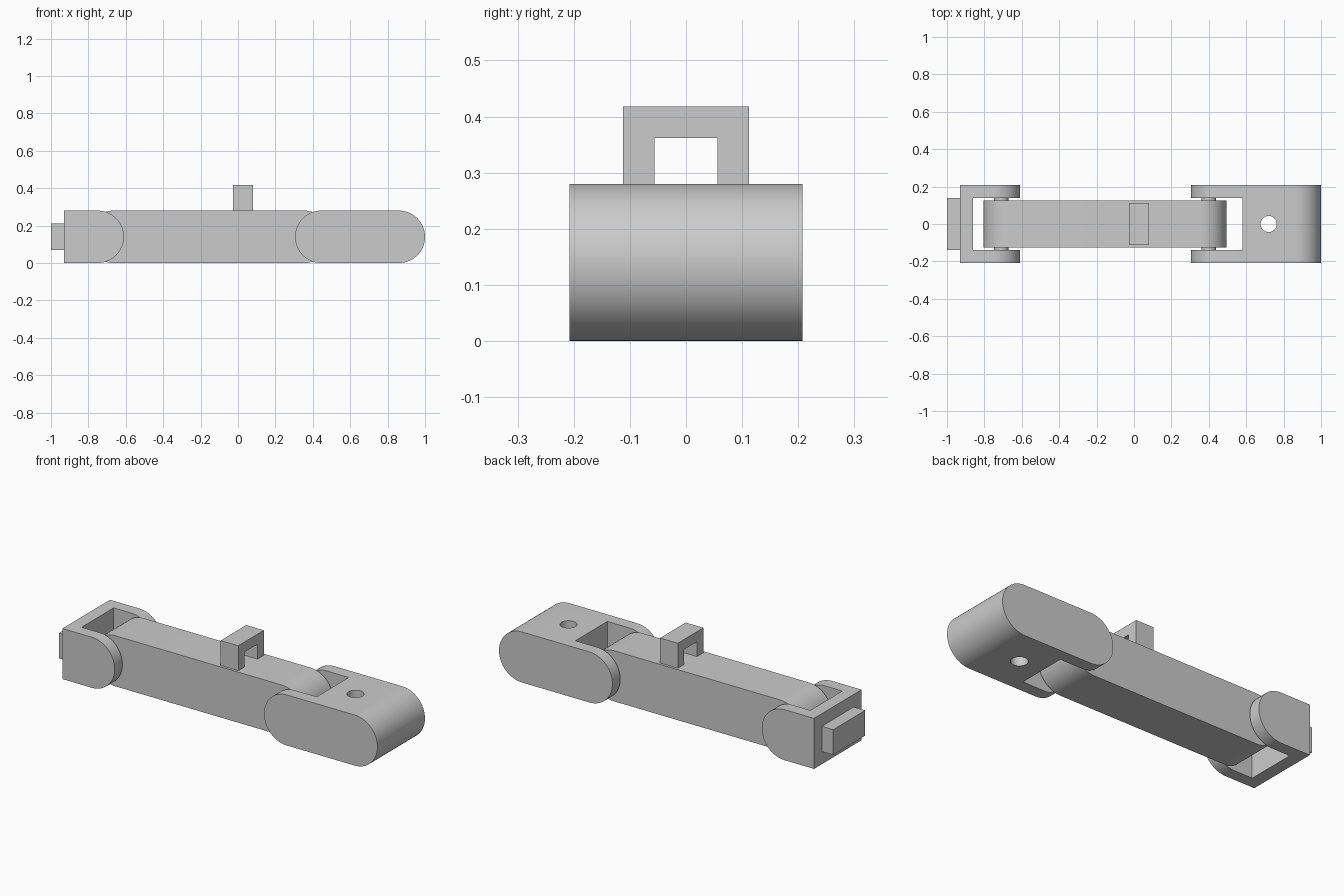
import bpy, bmesh, math
from mathutils import Matrix, Vector

cube = bpy.data.objects.get("Cube")
if cube:
    bpy.data.objects.remove(cube, do_unlink=True)

R = 0.14          # radius of every rounded end, and half the height
HALF_W = 0.208    # half width of the brackets
SLOT = 0.14       # half width of the fork openings

grey = bpy.data.materials.new("plain grey")
grey.use_nodes = True
grey.diffuse_color = (0.6, 0.6, 0.6, 1)
grey.node_tree.nodes["Principled BSDF"].inputs["Base Color"].default_value = (0.6, 0.6, 0.6, 1)


def finish(name, bm):
    bmesh.ops.recalc_face_normals(bm, faces=bm.faces)
    mesh = bpy.data.meshes.new(name)
    bm.to_mesh(mesh)
    bm.free()
    mesh.materials.append(grey)
    obj = bpy.data.objects.new(name, mesh)
    bpy.context.collection.objects.link(obj)
    return obj


def prism(name, profile, half_width):
    """Extrude an (x, z) outline along y, centred on y = 0."""
    bm = bmesh.new()
    face = bm.faces.new([bm.verts.new((x, -half_width, z)) for x, z in profile])
    new = bmesh.ops.extrude_face_region(bm, geom=[face])["geom"]
    verts = [v for v in new if isinstance(v, bmesh.types.BMVert)]
    bmesh.ops.translate(bm, verts=verts, vec=(0, 2 * half_width, 0))
    return finish(name, bm)


def box(name, low, high):
    low, high = Vector(low), Vector(high)
    bm = bmesh.new()
    bmesh.ops.create_cube(bm, size=1)
    bmesh.ops.scale(bm, verts=bm.verts, vec=high - low)
    bmesh.ops.translate(bm, verts=bm.verts, vec=(low + high) / 2)
    return finish(name, bm)


def cylinder(name, centre, radius, length, along_y=False):
    bm = bmesh.new()
    turn = Matrix.Rotation(math.pi / 2, 4, "X") if along_y else Matrix()
    bmesh.ops.create_cone(bm, cap_ends=True, segments=48, radius1=radius, radius2=radius,
                          depth=length, matrix=Matrix.Translation(centre) @ turn)
    return finish(name, bm)


def outline(left, right, round_left=True, round_right=True, steps=32):
    """Side outline of a bar whose ends are half circles or square."""
    def end(x, side, rounded):
        if not rounded:
            return [(x, R - side * R), (x, R + side * R)]
        angles = [math.pi * i / steps - math.pi / 2 for i in range(steps + 1)]
        return [(x + side * R * (math.cos(a) - 1), R + side * R * math.sin(a)) for a in angles]
    return end(right, 1, round_right) + end(left, -1, round_left)


def cut(obj, cutter):
    mod = obj.modifiers.new("cut", "BOOLEAN")
    mod.operation, mod.solver, mod.object = "DIFFERENCE", "EXACT", cutter
    bpy.context.view_layer.objects.active = obj
    bpy.ops.object.modifier_apply(modifier=mod.name)
    bpy.data.objects.remove(cutter, do_unlink=True)


# Square-backed fork and its mounting tab
end_fork = prism("end_fork", outline(-0.93, -0.61, round_left=False), HALF_W)
cut(end_fork, box("slot_cutter", (-0.86, -SLOT, -0.1), (-0.5, SLOT, 0.4)))
tab = box("mounting_tab", (-1, -SLOT, 0.07), (-0.93, SLOT, 0.21))

# Long rounded fork with a vertical bolt hole
long_fork = prism("long_fork", outline(0.305, 1), HALF_W)
cut(long_fork, box("slot_cutter", (0.2, -SLOT, -0.1), (0.58, SLOT, 0.4)))
cut(long_fork, cylinder("hole_cutter", (0.72, 0, R), 0.043, 0.6))

# Link bar between the forks, with a hinge pin at each end
link_bar = prism("link_bar", outline(-0.805, 0.495), 0.126)
pins = [cylinder(name, (x, 0, R), 0.038, 0.32, along_y=True)
        for name, x in (("end_fork_pin", -0.71), ("long_fork_pin", 0.4))]

# Square loop on top of the bar
loop = box("top_loop", (-0.028, -0.112, 0.28), (0.08, 0.112, 0.418))
cut(loop, box("loop_cutter", (-0.2, -0.056, 0.2), (0.2, 0.056, 0.362)))

# Smooth the rounds, keep the edges sharp
bpy.ops.object.select_all(action="DESELECT")
for obj in [end_fork, tab, long_fork, link_bar, loop] + pins:
    obj.select_set(True)
bpy.context.view_layer.objects.active = link_bar
bpy.ops.object.shade_smooth_by_angle(angle=math.radians(30))
